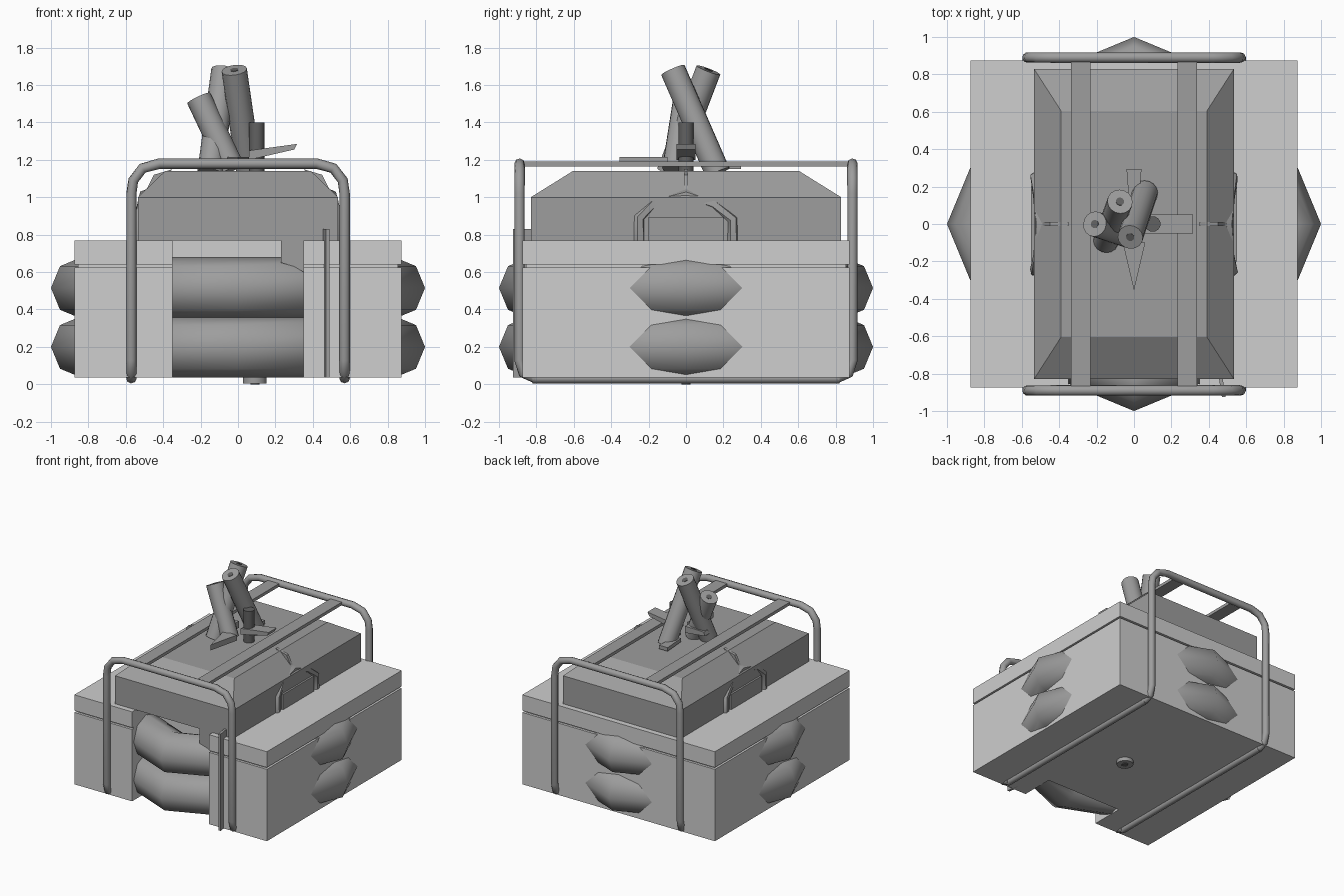
import bpy, bmesh, math
from mathutils import Vector

if "Cube" in bpy.data.objects:
    bpy.data.objects.remove(bpy.data.objects["Cube"], do_unlink=True)


def material(name, value):
    m = bpy.data.materials.new(name)
    m.use_nodes = True
    color = (value, value, value, 1)
    m.diffuse_color = color
    m.node_tree.nodes["Principled BSDF"].inputs["Base Color"].default_value = color
    return m


light = material("light grey", 0.62)
mid = material("mid grey", 0.34)
dark = material("dark grey", 0.12)


def finish(name, bm, mat, smooth=None):
    bmesh.ops.recalc_face_normals(bm, faces=bm.faces)
    mesh = bpy.data.meshes.new(name)
    bm.to_mesh(mesh)
    bm.free()
    mesh.materials.append(mat)
    ob = bpy.data.objects.new(name, mesh)
    bpy.context.collection.objects.link(ob)
    if smooth:
        bpy.ops.object.select_all(action="DESELECT")
        ob.select_set(True)
        bpy.context.view_layer.objects.active = ob
        bpy.ops.object.shade_smooth_by_angle(angle=math.radians(smooth))
    return ob


def loft(name, rings, mat, closed=False, smooth=None):
    """Skin equal-length rings of points; caps the ends unless closed."""
    bm = bmesh.new()
    rows = [[bm.verts.new(p) for p in ring] for ring in rings]
    n = len(rows[0])
    for i in range(len(rows) if closed else len(rows) - 1):
        a, b = rows[i], rows[(i + 1) % len(rows)]
        for j in range(n):
            k = (j + 1) % n
            bm.faces.new((a[j], a[k], b[k], b[j]))
    if not closed:
        bm.faces.new(rows[0])
        bm.faces.new(rows[-1])
    return finish(name, bm, mat, smooth)


def prism(name, outline, z0, z1, mat):
    return loft(name, [[(x, y, z) for x, y in outline] for z in (z0, z1)], mat)


def rect(hx, hy, cx=0, cy=0):
    return [(cx - hx, cy - hy), (cx + hx, cy - hy), (cx + hx, cy + hy), (cx - hx, cy + hy)]


def tube(name, points, radius, mat, closed=False, sides=8):
    """Sweep a round section along a path, mitred at the bends."""
    pts = [Vector(p) for p in points]
    n = len(pts)
    tangents = []
    for i in range(n):
        before = pts[i - 1] if closed or i else pts[i]
        after = pts[(i + 1) % n] if closed or i < n - 1 else pts[i]
        a = (pts[i] - before).normalized()
        b = (after - pts[i]).normalized()
        tangents.append((a + b).normalized())
    u = tangents[0].orthogonal().normalized()
    rings = []
    for p, t in zip(pts, tangents):
        u = (u - t * u.dot(t)).normalized()
        v = t.cross(u)
        angles = [math.tau * k / sides for k in range(sides)]
        rings.append([p + radius * (u * math.cos(a) + v * math.sin(a)) for a in angles])
    return loft(name, rings, mat, closed, 50)


# Case with a front notch, a shadow gap and a lid of the same outline
def case_outline(s):
    return [(-s, -s), (-0.35, -s), (-0.35, -0.6), (0.35, -0.6),
            (0.35, -s), (s, -s), (s, s), (-s, s)]


prism("case_body", case_outline(0.875), 0.035, 0.625, light)
prism("case_gap", case_outline(0.855), 0.625, 0.64, light)
prism("case_lid", case_outline(0.875), 0.64, 0.77, light)

# Two stacked octagonal ring tubes that break through the case walls
for name, z in (("lower_ring", 0.2), ("upper_ring", 0.515)):
    rings = []
    for i in range(8):
        a = math.tau * i / 8
        section = []
        for j in range(8):
            b = math.tau * j / 8
            r = 0.835 + 0.165 * math.cos(b)
            section.append((r * math.cos(a), r * math.sin(a), z + 0.165 * math.sin(b)))
        rings.append(section)
    loft(name, rings, mid, True, 60)

# Canopy with a chamfered top, and its hanging front flap
loft("canopy", [[(x, y, z) for x, y in rect(hx, hy)] for hx, hy, z in
                ((0.535, 0.83, 0.77), (0.535, 0.83, 1.0), (0.39, 0.605, 1.14))], mid)
flap = [(0.23, 0.8), (0.23, 0.65), (0.30, 0.63), (0.35, 0.60), (0.35, 0.8)]
loft("canopy_flap", [[(x, y, z) for x, z in flap] for y in (-0.83, -0.6)], mid)

# Rail loop: hoops at both ends joined by runners beneath the case
half = [(0.42, 1.18), (0.51, 1.155), (0.56, 1.09), (0.57, 1.02)]
for name, s in (("front_hoop", -1), ("rear_hoop", 1)):
    path = [(x, s * 0.89, z) for x, z in half]
    path += [(0.57, s * 0.89, 0.13), (0.57, s * 0.87, 0.06), (0.57, s * 0.8, 0.031)]
    path = path[::-1] + [(-x, y, z) for x, y, z in path]
    tube(name, path, 0.028, mid)
for name, x in (("right_runner", -0.57), ("left_runner", 0.57)):
    tube(name, [(x, -0.82, 0.031), (x, 0.82, 0.031)], 0.026, mid)

# Flat bars between the hoops
for name, x in (("right_top_bar", -0.285), ("left_top_bar", 0.285)):
    prism(name, rect(0.052, 0.87, x), 1.165, 1.19, mid)

# Side arches with a pocket and a small fin above
arch = [(-0.25, 0.77), (-0.25, 0.89), (-0.17, 0.97), (0, 1.01),
        (0.15, 0.96), (0.25, 0.88), (0.25, 0.77)]
for side, s in (("right", -1), ("left", 1)):
    tube(side + "_arch", [(s * (0.525 - max(0, z - 0.9) * 0.25), y, z) for y, z in arch],
         0.032, mid, sides=6)
    prism(side + "_pocket", rect(0.02, 0.2, s * 0.53), 0.77, 0.895, mid)
    fin = [(0.35, 1.15), (0.45, 1.12), (0.49, 1.04), (0.42, 1.08)]
    loft(side + "_fin", [[(s * x, y, z) for x, z in fin] for y in (-0.012, 0.012)], mid)

# Three leaning pipes with dark bores
pipes = (("right_pipe", (-0.03, -0.06, 1.15), (-0.21, 0.0, 1.53)),
         ("front_pipe", (0.06, 0.17, 1.13), (-0.02, -0.07, 1.68)),
         ("rear_pipe", (-0.15, -0.09, 1.13), (-0.075, 0.12, 1.68)))
for name, base, top in pipes:
    tube(name, [base, top], 0.068, mid, sides=16)
    axis = (Vector(top) - Vector(base)).normalized()
    tube(name + "_bore", [Vector(top), Vector(top) + axis * 0.003], 0.022, dark, sides=12)

# Blades around the pipes
prism("front_blade", [(-0.06, -0.1), (0, -0.355), (0.06, -0.1)], 1.17, 1.215, mid)
prism("rear_blade", [(-0.025, 0.1), (0.025, 0.1), (0.04, 0.295), (-0.04, 0.295)], 1.15, 1.18, mid)
slab = [(0.06, 1.2), (0.3, 1.255), (0.315, 1.285), (0.06, 1.25)]
loft("left_blade", [[(x, y, z) for x, z in slab] for y in (-0.05, 0.05)], mid)
slab = [(-0.2, 1.22), (-0.02, 1.2), (-0.02, 1.255), (-0.19, 1.25)]
loft("right_blade", [[(x, y, z) for x, z in slab] for y in (-0.04, 0.04)], mid)

# Dark post on the canopy and valve below the case
tube("post", [(0.1, 0, 1.13), (0.1, 0, 1.4)], 0.042, dark, sides=12)
tube("valve", [(0.09, 0, 0.005), (0.09, 0, 0.05)], 0.065, mid, sides=12)
tube("valve_core", [(0.09, 0, 0.0), (0.09, 0, 0.02)], 0.025, dark, sides=12)

# Thin upright panel beside the notch
prism("side_panel", [(0.455, -0.83), (0.475, -0.83), (0.49, -0.925), (0.47, -0.925)], 0.035, 0.83, mid)
